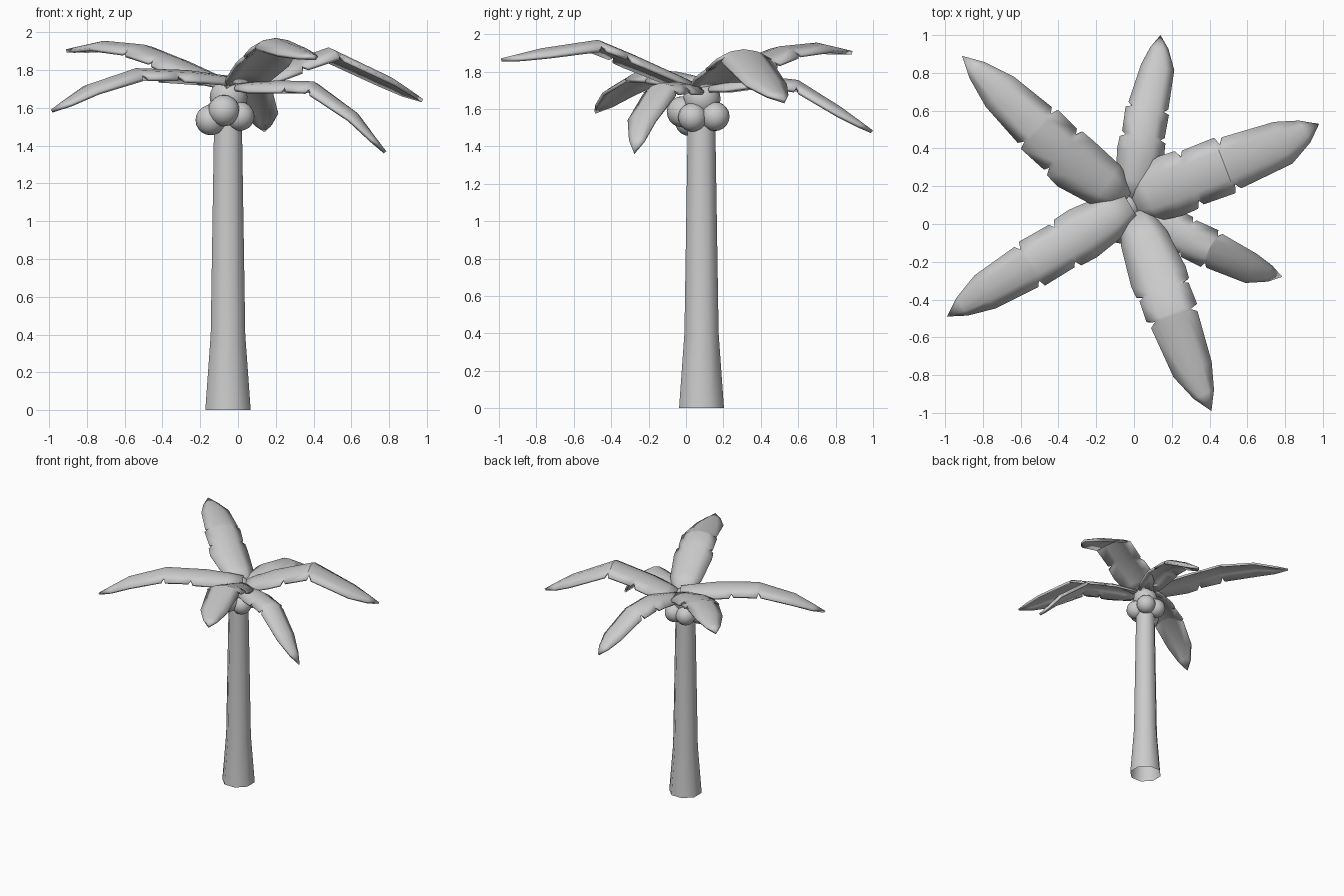
import bpy, bmesh, math
from mathutils import Vector

if "Cube" in bpy.data.objects:
    bpy.data.objects.remove(bpy.data.objects["Cube"])


def make_object(name, bm):
    bmesh.ops.recalc_face_normals(bm, faces=bm.faces)
    mesh = bpy.data.meshes.new(name)
    bm.to_mesh(mesh)
    bm.free()
    obj = bpy.data.objects.new(name, mesh)
    bpy.context.collection.objects.link(obj)
    return obj


def smooth(obj, angle=30):
    bpy.ops.object.select_all(action='DESELECT')
    obj.select_set(True)
    bpy.context.view_layer.objects.active = obj
    bpy.ops.object.shade_smooth_by_angle(angle=math.radians(angle))


# Trunk: eight-sided, flared foot, open at the bottom
bm = bmesh.new()
rings = []
for z, r in ((0, .13), (.4, .099), (1.45, .081), (1.68, .079)):
    rings.append([bm.verts.new((-.053 + r * math.cos(math.radians(22.5 + 45 * i)),
                                .083 + r * math.sin(math.radians(22.5 + 45 * i)), z))
                  for i in range(8)])
for a, b in zip(rings, rings[1:]):
    for i in range(8):
        bm.faces.new((a[i], a[(i + 1) % 8], b[(i + 1) % 8], b[i]))
smooth(make_object("trunk", bm), 50)

# Crown ball and the ring of nuts under the leaves
balls = [("crown_ball", (-.05, .085, 1.655), .1),
         ("nut_1", (-.145, .02, 1.535), .08),
         ("nut_2", (-.075, -.02, 1.585), .083),
         ("nut_3", (.01, .035, 1.555), .077),
         ("nut_4", (0, .155, 1.56), .078),
         ("nut_5", (-.105, .155, 1.56), .078)]
for name, pos, r in balls:
    bm = bmesh.new()
    bmesh.ops.create_uvsphere(bm, u_segments=16, v_segments=10, radius=r)
    bmesh.ops.translate(bm, verts=bm.verts, vec=pos)
    smooth(make_object(name, bm), 60)

# Leaf outline: position along the midrib, half width, edge factor (below 1 = tear)
ROWS = [(0, .08, 1), (.4, .135, 1), (1, .162, 1), (1.3, .157, 1), (1.36, .156, .76),
        (1.42, .154, .95), (2, .15, 1), (2.05, .148, .72), (2.12, .145, .95),
        (3, .115, 1), (3.6, .062, 1), (4, 0, 1)]


def leaf(name, width, path):
    pts = [Vector(p) for p in path]
    bm = bmesh.new()
    grid = []
    for t, half, edge in ROWS:
        i = min(int(t), 3)
        p = pts[i].lerp(pts[i + 1], t - i)
        a, b = pts[max(0, round(t) - 1)], pts[min(4, round(t) + 1)]
        side = Vector((a.y - b.y, b.x - a.x, 0)).normalized()
        row = []
        for u in (-1, -.5, 0, .5, 1):
            v = u * edge if abs(u) == 1 else u
            drop = .055 * v * v * half / .16
            row.append(bm.verts.new(p + side * (v * half * width) - Vector((0, 0, drop))))
        grid.append(row)
    for a, b in zip(grid, grid[1:]):
        for j in range(4):
            bm.faces.new((a[j], b[j], b[j + 1], a[j + 1]))
    bmesh.ops.remove_doubles(bm, verts=bm.verts, dist=.0005)
    bmesh.ops.recalc_face_normals(bm, faces=bm.faces)
    if sum(f.normal.z for f in bm.faces) < 0:
        bmesh.ops.reverse_faces(bm, faces=bm.faces)
    mesh = bpy.data.meshes.new(name)
    bm.to_mesh(mesh)
    bm.free()
    obj = bpy.data.objects.new(name, mesh)
    bpy.context.collection.objects.link(obj)
    smooth(obj)
    mod = obj.modifiers.new("thickness", 'SOLIDIFY')
    mod.thickness = .018
    mod.offset = -1


# Six leaves, each along its own drooping midrib
leaf("leaf_right", 1.05, [(-.01, .11, 1.73), (.19, .2, 1.82), (.48, .31, 1.92),
                          (.79, .43, 1.77), (.98, .53, 1.645)])
leaf("leaf_back", .78, [(-.01, .13, 1.73), (.035, .38, 1.78), (.07, .6, 1.755),
                        (.125, .83, 1.61), (.14, 1.0, 1.485)])
leaf("leaf_back_left", .95, [(-.04, .13, 1.74), (-.31, .32, 1.86), (-.5, .5, 1.935),
                             (-.71, .7, 1.955), (-.91, .89, 1.91)])
leaf("leaf_left", .9, [(-.02, .1, 1.765), (-.27, -.05, 1.8), (-.54, -.21, 1.81),
                       (-.79, -.36, 1.725), (-.99, -.49, 1.59)])
leaf("leaf_front_right", .72, [(0, .04, 1.73), (.21, -.04, 1.745), (.4, -.13, 1.74),
                               (.62, -.235, 1.58), (.785, -.28, 1.37)])
leaf("leaf_front", .95, [(0, .06, 1.735), (.13, -.28, 1.89), (.2, -.47, 1.97),
                         (.31, -.77, 1.925), (.41, -.99, 1.87)])
